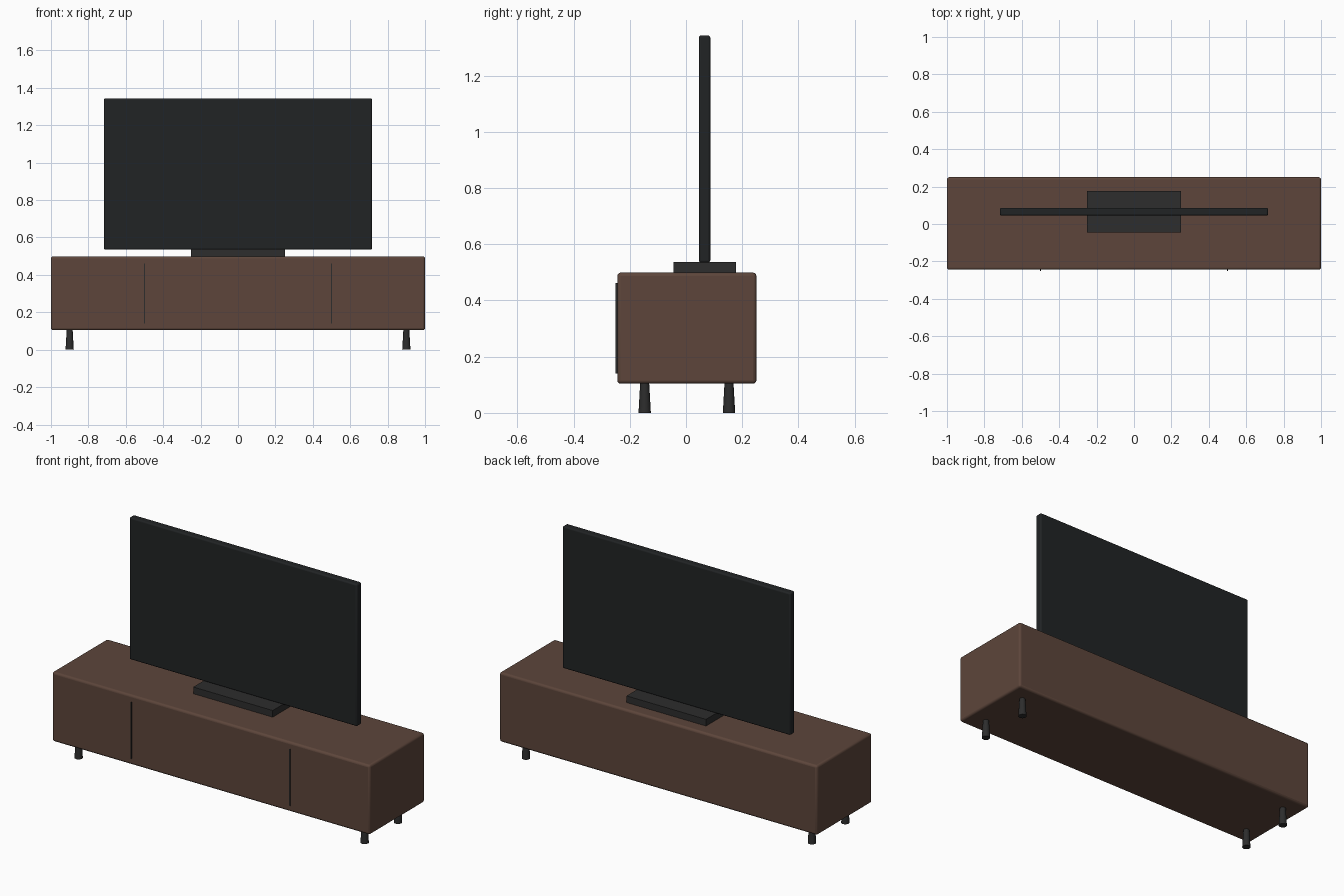
import bpy

if "Cube" in bpy.data.objects:
    bpy.data.objects.remove(bpy.data.objects["Cube"])

Y = 0.003  # body offset so the door gaps reach the front bound


def material(name, rgb):
    m = bpy.data.materials.new(name)
    m.diffuse_color = (*rgb, 1)
    m.use_nodes = True
    m.node_tree.nodes["Principled BSDF"].inputs["Base Color"].default_value = m.diffuse_color
    return m


WOOD = material("brown_wood", (0.109, 0.06, 0.043))
DARK = material("dark_grey", (0.026, 0.026, 0.026))
SCREEN = material("screen_black", (0.015, 0.017, 0.018))


def box(name, size, loc, mat, bevel=0):
    bpy.ops.mesh.primitive_cube_add(size=1, location=loc)
    ob = bpy.context.object
    ob.name = name
    ob.scale = size
    bpy.ops.object.transform_apply(location=False, rotation=False, scale=True)
    ob.data.materials.append(mat)
    if bevel:
        mod = ob.modifiers.new("rounded_edges", 'BEVEL')
        mod.width = bevel
        mod.segments = 3
        bpy.ops.object.shade_smooth_by_angle()
    return ob


# Cabinet body
box("cabinet", (2.0, 0.495, 0.395), (0, Y, 0.3015), WOOD, 0.012)

# Thin strips marking the door gaps
for side, x in (("left", -0.5), ("right", 0.5)):
    box(f"{side}_door_gap", (0.005, 0.01, 0.322), (x, -0.245, 0.301), DARK)

# Tapered legs
for end, y in (("front", -0.15), ("back", 0.15)):
    for side, x in (("left", -0.9), ("right", 0.9)):
        bpy.ops.mesh.primitive_cone_add(vertices=16, radius1=0.022, radius2=0.016,
                                        depth=0.106, location=(x, y + Y, 0.053))
        leg = bpy.context.object
        leg.name = f"{end}_{side}_leg"
        leg.data.materials.append(DARK)
        bpy.ops.object.shade_smooth_by_angle()

# Television on its flat base
box("television_base", (0.5, 0.222, 0.04), (0, 0.066, 0.517), DARK)
box("television", (1.434, 0.041, 0.808), (0, 0.066, 0.939), SCREEN, 0.008)
